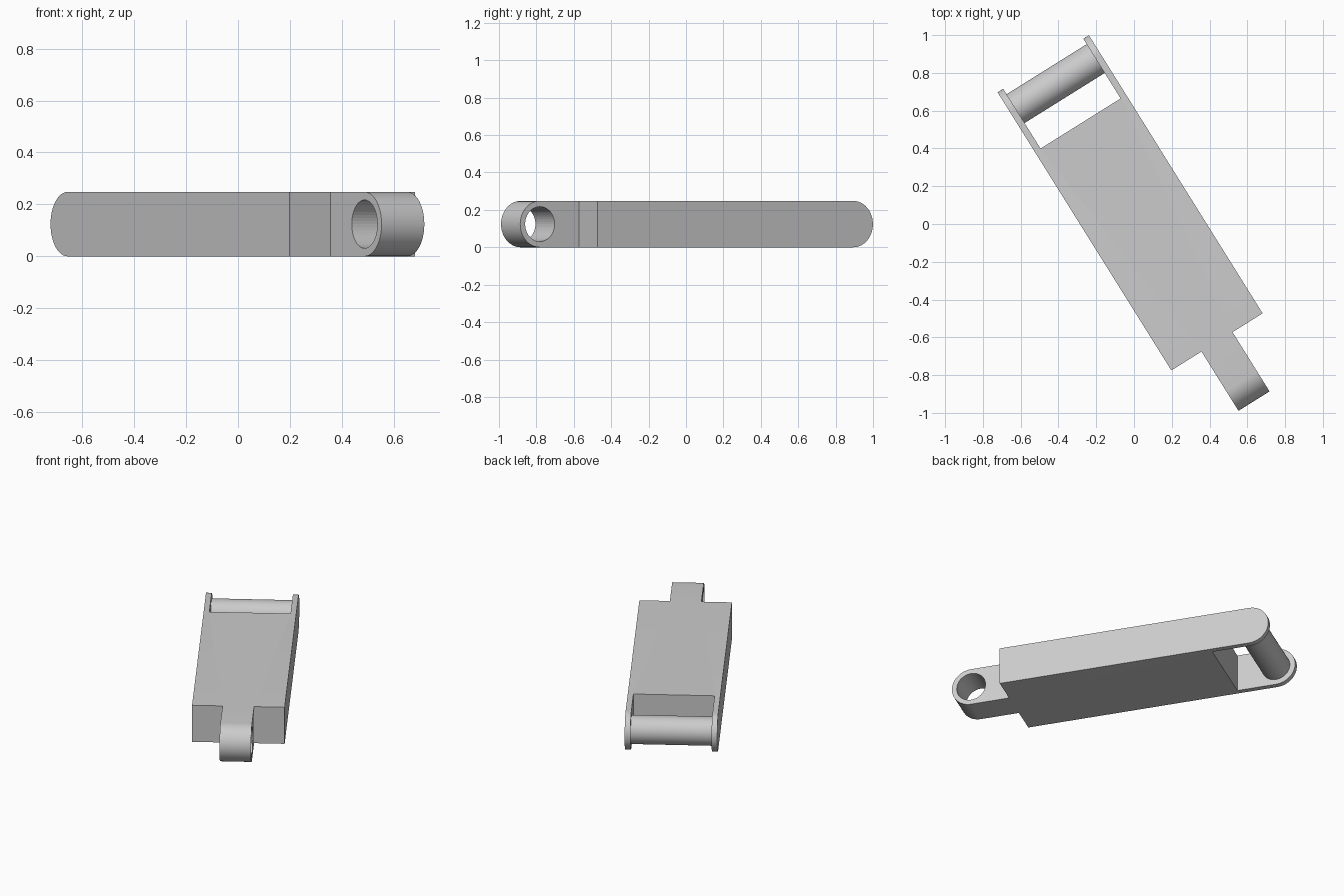
import bpy, bmesh, math
from mathutils import Matrix, Vector

cube = bpy.data.objects.get("Cube")
if cube:
    bpy.data.objects.remove(cube, do_unlink=True)

H = 0.248                      # link thickness
R = H / 2                      # radius of the rounded ends
MID = 0.042                    # centre line across the width
HALF, INNER, TONGUE = 0.285, 0.25, 0.097
FRONT, NOTCH, BACK, TIP = -0.762, 0.601, 0.974, -1.132
TURN = Matrix.Rotation(math.radians(32), 4, "Z")

grey = bpy.data.materials.new("light grey")
grey.use_nodes = True
grey.diffuse_color = (0.6, 0.6, 0.6, 1)
grey.node_tree.nodes["Principled BSDF"].inputs["Base Color"].default_value = (0.6, 0.6, 0.6, 1)


def make_object(name, bm):
    bmesh.ops.recalc_face_normals(bm, faces=bm.faces)
    bm.transform(TURN)
    mesh = bpy.data.meshes.new(name)
    bm.to_mesh(mesh)
    bm.free()
    mesh.materials.append(grey)
    obj = bpy.data.objects.new(name, mesh)
    bpy.context.collection.objects.link(obj)
    return obj


def cross_rod(name, radius, length, along):
    """Cylinder lying across the width of the link."""
    bm = bmesh.new()
    place = Matrix.Translation((MID, along, R)) @ Matrix.Rotation(math.pi / 2, 4, "Y")
    bmesh.ops.create_cone(bm, cap_ends=True, segments=48, radius1=radius,
                          radius2=radius, depth=length, matrix=place)
    return make_object(name, bm)


def smooth(obj):
    bpy.ops.object.select_all(action="DESELECT")
    obj.select_set(True)
    bpy.context.view_layer.objects.active = obj
    bpy.ops.object.shade_smooth_by_angle(angle=math.radians(30))


# Link body: mirrored plan outline with tongue and fork, extruded upwards
side = [(TONGUE, TIP), (TONGUE, FRONT), (HALF, FRONT), (HALF, BACK),
        (INNER, BACK), (INNER, NOTCH)]
outline = side + [(-x, y) for x, y in reversed(side)]
bm = bmesh.new()
base = bm.faces.new([bm.verts.new((MID + x, y, 0)) for x, y in outline])
top = bmesh.ops.extrude_face_region(bm, geom=[base])["geom"]
bmesh.ops.translate(bm, vec=Vector((0, 0, H)),
                    verts=[v for v in top if isinstance(v, bmesh.types.BMVert)])
bmesh.ops.recalc_face_normals(bm, faces=bm.faces)

# Round the tongue tip and both fork ends
ends = [e for e in bm.edges
        if abs(e.verts[0].co.z - e.verts[1].co.z) < 0.001
        and any(all(abs(v.co.y - y) < 0.001 for v in e.verts) for y in (TIP, BACK))]
bmesh.ops.bevel(bm, geom=ends, offset=R - 0.0002, segments=12, profile=0.5,
                affect="EDGES", clamp_overlap=False)
bmesh.ops.remove_doubles(bm, verts=bm.verts, dist=0.0006)
body = make_object("link_body", bm)

# Bore through the tongue
cutter = cross_rod("bore_cutter", 0.093, 0.4, TIP + R)
cutter.hide_render = True
cutter.hide_viewport = True
bore = body.modifiers.new("bore", "BOOLEAN")
bore.operation = "DIFFERENCE"
bore.solver = "EXACT"
bore.object = cutter

# Pin between the fork cheeks
pin = cross_rod("fork_pin", 0.09, 2 * INNER + 0.02, BACK - R)

for obj in (body, pin):
    smooth(obj)
